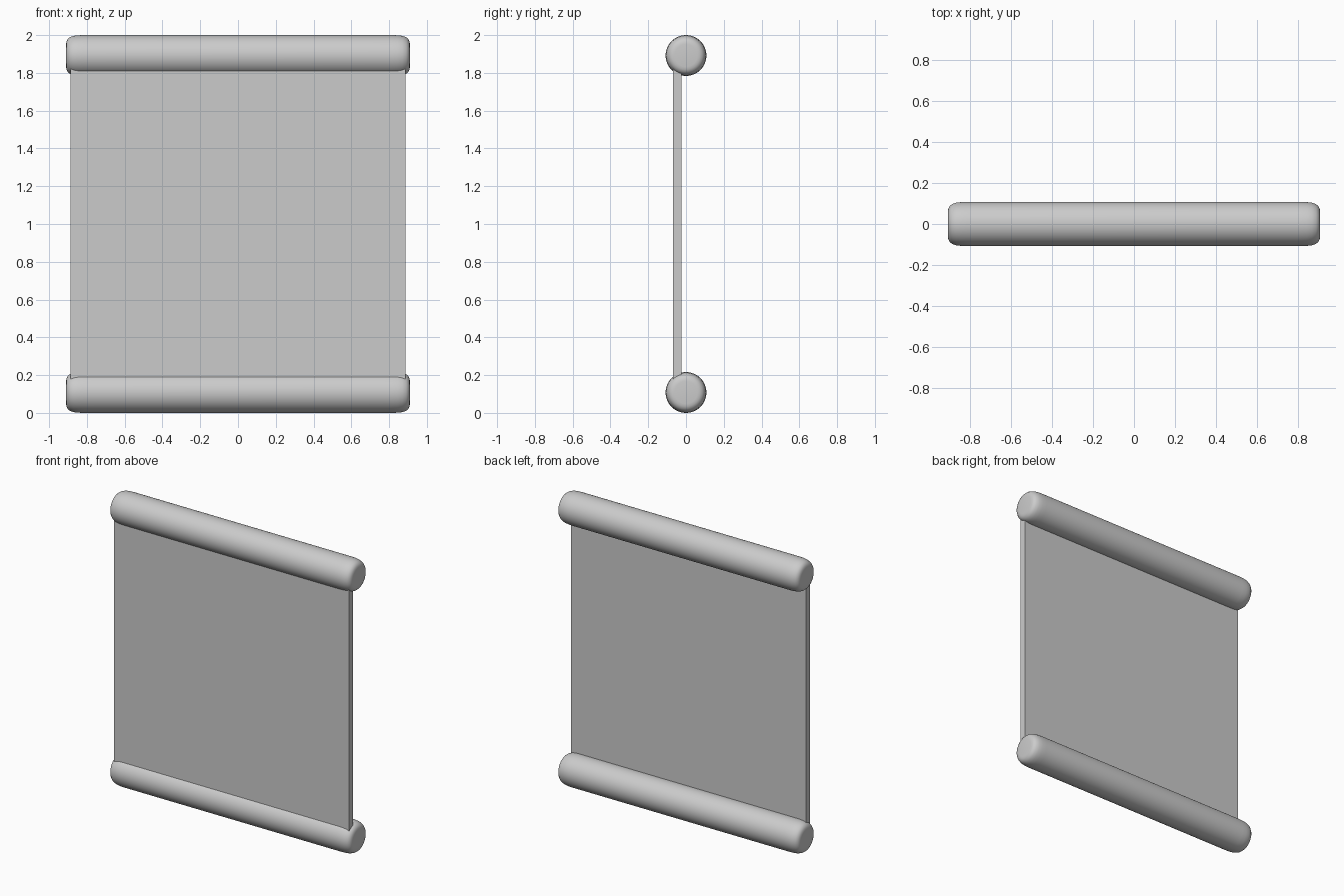
import bpy, bmesh, math

if "Cube" in bpy.data.objects:
    bpy.data.objects.remove(bpy.data.objects["Cube"])

R = 0.108      # roll radius
HALF = 0.91    # roll half length


def roll(name, z):
    # half profile (x, radius) with softly rounded end, mirrored for the other end
    end = [(HALF, 0.0), (HALF, 0.06), (0.908, 0.074), (0.902, 0.087),
           (0.89, 0.097), (0.87, 0.104), (0.845, 0.107), (0.815, R)]
    profile = end + [(-x, r) for x, r in reversed(end)]
    bm = bmesh.new()
    verts = [bm.verts.new((x, 0, r)) for x, r in profile]
    edges = [bm.edges.new(p) for p in zip(verts, verts[1:])]
    bmesh.ops.spin(bm, geom=verts + edges, cent=(0, 0, 0), axis=(1, 0, 0),
                   angle=2 * math.pi, steps=48, use_duplicate=False)
    bmesh.ops.remove_doubles(bm, verts=bm.verts, dist=1e-5)
    bmesh.ops.recalc_face_normals(bm, faces=bm.faces)
    for f in bm.faces:
        f.smooth = True
    mesh = bpy.data.meshes.new(name)
    bm.to_mesh(mesh)
    bm.free()
    ob = bpy.data.objects.new(name, mesh)
    ob.location.z = z
    bpy.context.collection.objects.link(ob)


# Rolled ends
roll("bottom_roll", R)
roll("top_roll", 2 - R)

# Flat sheet stretched between the rolls
bpy.ops.mesh.primitive_cube_add(size=1, location=(0, -0.047, 1))
sheet = bpy.context.object
sheet.name = "sheet"
sheet.scale = (1.772, 0.044, 1.72)
bpy.ops.object.transform_apply(location=False, rotation=False, scale=True)
